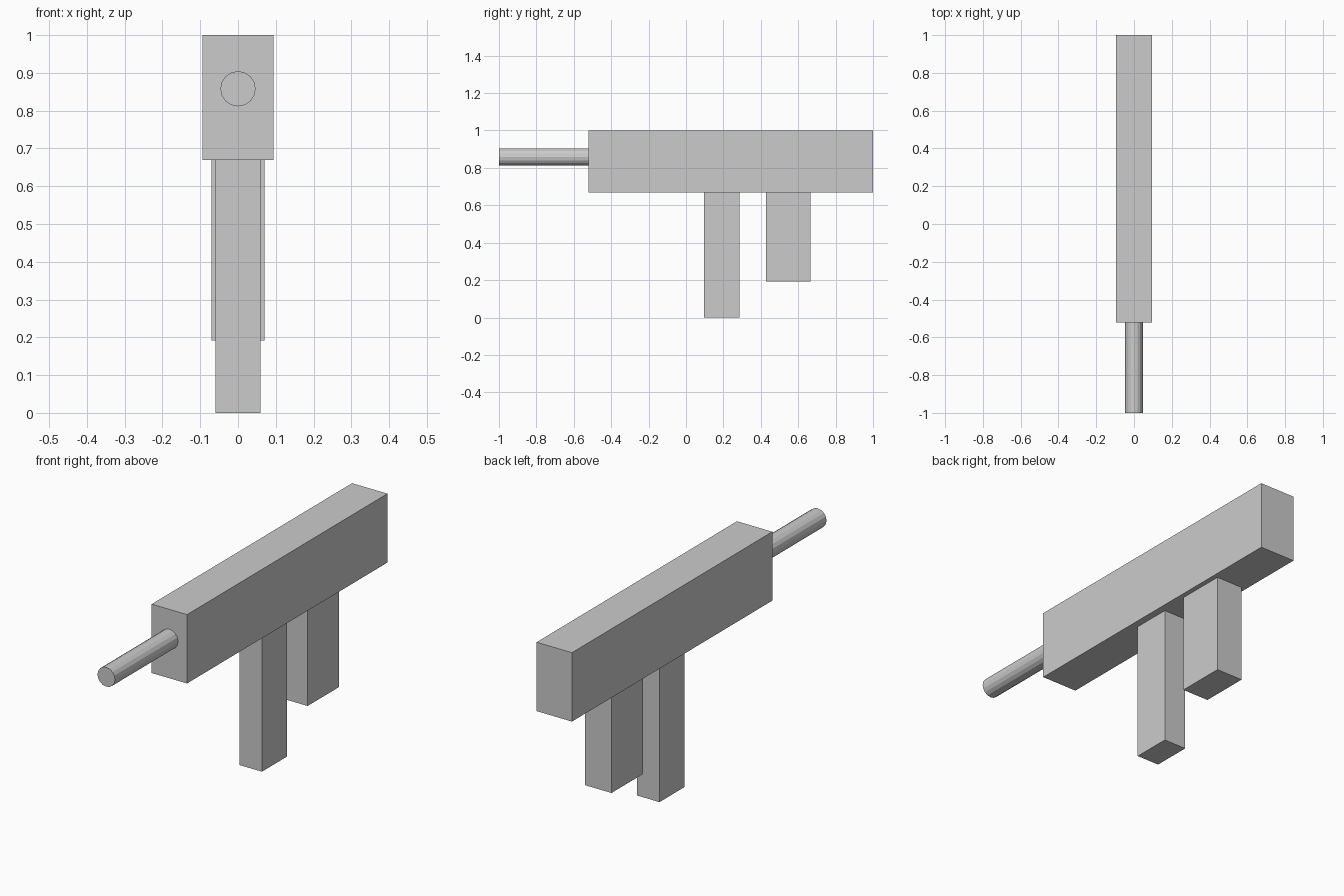
import bpy, math

if "Cube" in bpy.data.objects:
    bpy.data.objects.remove(bpy.data.objects["Cube"])

grey = bpy.data.materials.new("plain grey")
grey.diffuse_color = (0.6, 0.6, 0.6, 1)
grey.use_nodes = True
grey.node_tree.nodes["Principled BSDF"].inputs["Base Color"].default_value = grey.diffuse_color


def block(name, width, y0, y1, z0, z1):
    """Box centred on x = 0 between the given y and z limits."""
    bpy.ops.mesh.primitive_cube_add(size=1, location=(0, (y0 + y1) / 2, (z0 + z1) / 2))
    ob = bpy.context.object
    ob.name = name
    ob.scale = (width, y1 - y0, z1 - z0)
    bpy.ops.object.transform_apply(location=False, rotation=False, scale=True)
    ob.data.materials.append(grey)


def rod(name, radius, y0, y1, z, sides=16):
    """Flat-sided cylinder running along y."""
    bpy.ops.mesh.primitive_cylinder_add(vertices=sides, radius=radius, depth=y1 - y0,
                                        location=(0, (y0 + y1) / 2, z),
                                        rotation=(math.pi / 2, 0, 0))
    ob = bpy.context.object
    ob.name = name
    ob.data.materials.append(grey)


# Long main beam
block("main_body", 0.188, -0.521, 1.0, 0.669, 1.0)
# Two posts hanging below the beam
block("front_post", 0.119, 0.097, 0.286, 0.0, 0.669)
block("rear_post", 0.141, 0.428, 0.666, 0.192, 0.669)
# Round rod projecting from the front face
rod("front_rod", 0.0465, -1.0, -0.521, 0.858)
